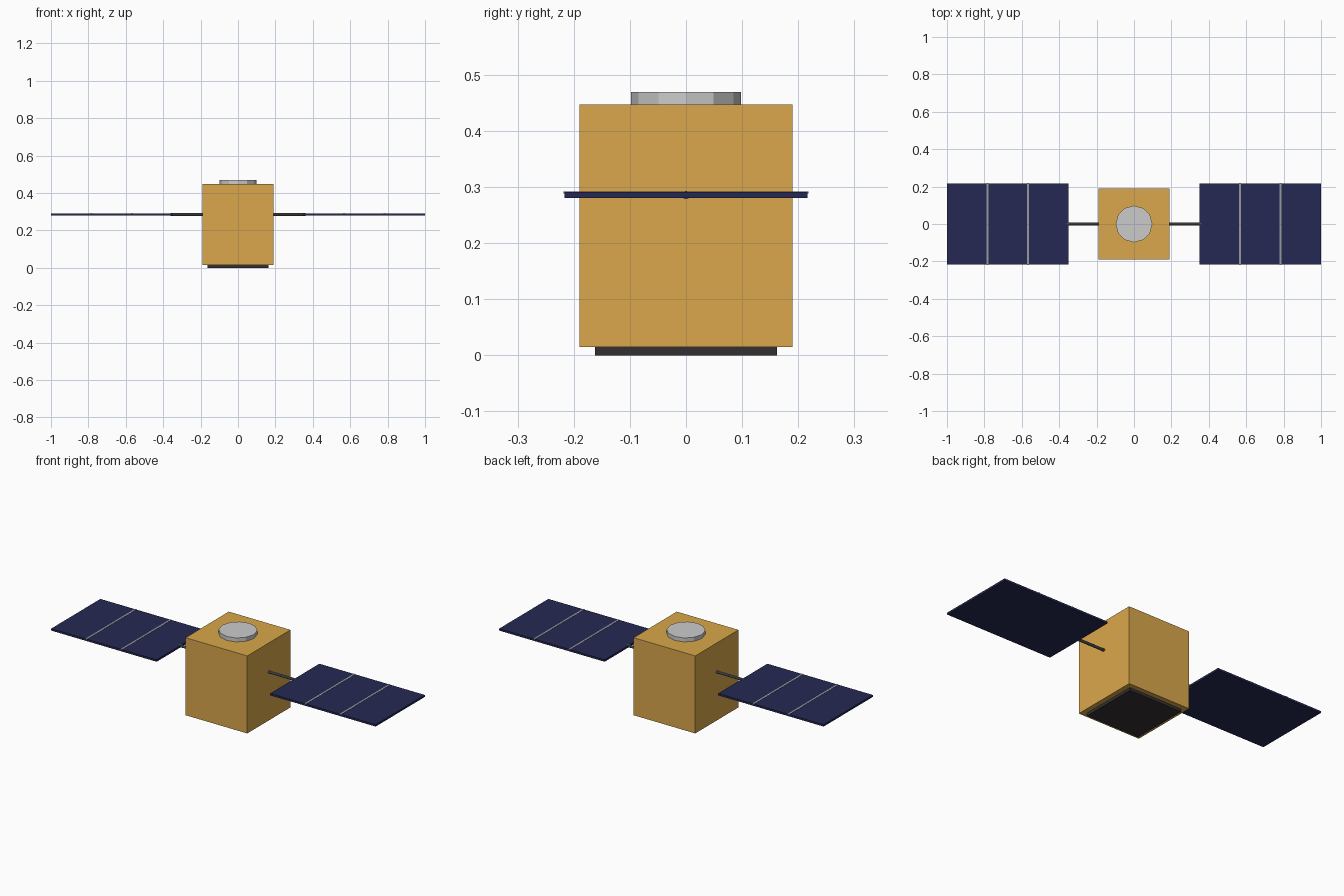
import bpy
from math import pi

if "Cube" in bpy.data.objects:
    bpy.data.objects.remove(bpy.data.objects["Cube"])


def material(name, rgb):
    m = bpy.data.materials.new(name)
    m.diffuse_color = (*rgb, 1)
    m.use_nodes = True
    m.node_tree.nodes["Principled BSDF"].inputs["Base Color"].default_value = m.diffuse_color
    return m


gold = material("gold_foil", (0.70, 0.39, 0.07))
navy = material("solar_cell", (0.018, 0.022, 0.085))
black = material("dark_plate", (0.035, 0.03, 0.032))
steel = material("dark_metal", (0.12, 0.13, 0.14))
silver = material("panel_seam", (0.32, 0.32, 0.34))


def box(name, x, y, z, mat):
    """Box from (min, max) ranges on each axis."""
    bpy.ops.mesh.primitive_cube_add(size=1, location=[(a + b) / 2 for a, b in (x, y, z)])
    ob = bpy.context.object
    ob.name = name
    ob.scale = [b - a for a, b in (x, y, z)]
    bpy.ops.object.transform_apply(location=False, rotation=False, scale=True)
    ob.data.materials.append(mat)
    return ob


def cylinder(name, sides, radius, depth, location, mat=None, rotation=(0, 0, 0)):
    bpy.ops.mesh.primitive_cylinder_add(vertices=sides, radius=radius, depth=depth,
                                        location=location, rotation=rotation)
    ob = bpy.context.object
    ob.name = name
    if mat:
        ob.data.materials.append(mat)
    return ob


# Central body with base plate and top disc
box("body", (-0.19, 0.19), (-0.19, 0.19), (0.015, 0.447), gold)
box("base_plate", (-0.162, 0.162), (-0.162, 0.162), (0, 0.016), black)
cylinder("top_disc", 12, 0.098, 0.024, (0, 0, 0.457))

# Solar wings: boom, panel and two seams per side
INNER, OUTER = 0.35, 1.0
for side, s in (("left", -1), ("right", 1)):
    cylinder(f"{side}_boom", 8, 0.0075, 0.18, (s * 0.27, 0, 0.2855), steel, (0, pi / 2, 0))
    box(f"{side}_solar_panel", sorted((s * INNER, s * OUTER)), (-0.2165, 0.2165),
        (0.280, 0.291), navy)
    for i in (1, 2):
        x = s * (INNER + (OUTER - INNER) * i / 3)
        box(f"{side}_panel_seam_{i}", (x - 0.005, x + 0.005), (-0.218, 0.218),
            (0.288, 0.292), silver)
